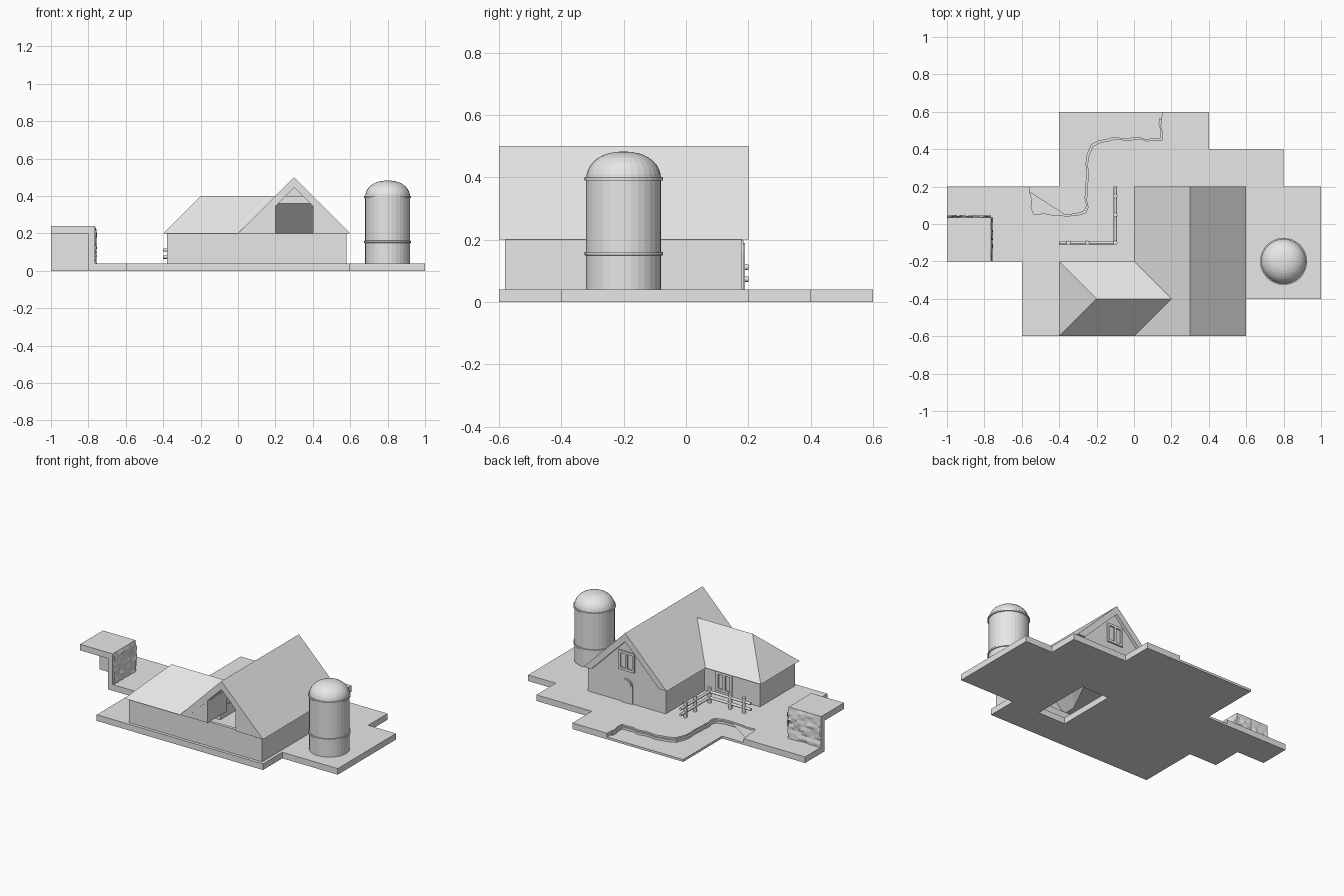
import bpy, bmesh, math, random
from mathutils import Vector

if "Cube" in bpy.data.objects:
    bpy.data.objects.remove(bpy.data.objects["Cube"])
random.seed(4)

grey = bpy.data.materials.new("plain grey")
grey.diffuse_color = (0.8, 0.8, 0.8, 1)
grey.use_nodes = True
grey.node_tree.nodes["Principled BSDF"].inputs["Base Color"].default_value = grey.diffuse_color


def finish(name, bm):
    bmesh.ops.recalc_face_normals(bm, faces=bm.faces)
    me = bpy.data.meshes.new(name)
    bm.to_mesh(me)
    bm.free()
    ob = bpy.data.objects.new(name, me)
    bpy.context.collection.objects.link(ob)
    me.materials.append(grey)
    return ob


def box(name, lo, hi):
    bm = bmesh.new()
    bmesh.ops.create_cube(bm, size=1)
    for v in bm.verts:
        v.co = [a + (c + 0.5) * (b - a) for a, b, c in zip(lo, hi, v.co)]
    return finish(name, bm)


def prism(name, pts, a, b, axis='z'):
    """Extrude a 2D outline along z, or an x-z profile along y."""
    bm = bmesh.new()
    put = (lambda p, t: (p[0], p[1], t)) if axis == 'z' else (lambda p, t: (p[0], t, p[1]))
    low = [bm.verts.new(put(p, a)) for p in pts]
    top = [bm.verts.new(put(p, b)) for p in pts]
    bm.faces.new(low)
    bm.faces.new(top)
    n = len(pts)
    for i in range(n):
        j = (i + 1) % n
        bm.faces.new((low[i], low[j], top[j], top[i]))
    return finish(name, bm)


def rod(name, a, b, r, sides=8):
    a, b = Vector(a), Vector(b)
    bm = bmesh.new()
    bmesh.ops.create_cone(bm, cap_ends=True, segments=sides, radius1=r, radius2=r,
                          depth=(b - a).length)
    q = (b - a).to_track_quat('Z', 'Y')
    for v in bm.verts:
        v.co = q @ v.co + (a + b) / 2
    ob = finish(name, bm)
    for p in ob.data.polygons:
        p.use_smooth = len(p.vertices) == 4
    return ob


def lathe(name, centre, profile, sides=32):
    bm = bmesh.new()
    rings = []
    for r, z in profile:
        rings.append([bm.verts.new((centre[0] + r * math.cos(math.tau * i / sides),
                                    centre[1] + r * math.sin(math.tau * i / sides), z))
                      for i in range(sides)])
    for p, q in zip(rings, rings[1:]):
        for i in range(sides):
            j = (i + 1) % sides
            bm.faces.new((p[i], p[j], q[j], q[i]))
    bm.faces.new(rings[0])
    bm.faces.new(rings[-1])
    return finish(name, bm)


# Jagged shoreline running from the back edge round to the left inlet
corners = [(0.15, 0.6), (0.145, 0.45), (-0.14, 0.45), (-0.22, 0.42), (-0.25, 0.35),
           (-0.25, 0.06), (-0.3, 0.045), (-0.54, 0.055), (-0.555, 0.2)]
shore = []
for p, q in zip(corners, corners[1:]):
    steps = max(1, round(math.dist(p, q) / 0.035))
    for i in range(steps):
        k = 0 if not shore else 0.007
        shore.append((p[0] + (q[0] - p[0]) * i / steps + random.uniform(-k, k),
                      p[1] + (q[1] - p[1]) * i / steps + random.uniform(-k, k)))
shore.append(corners[-1])

# Ground slab, stepped outline, with an empty corner below the ledge
ground = prism("ground", shore + [(-1, 0.2), (-1, 0), (-0.8, 0), (-0.8, -0.2), (-0.6, -0.2),
               (-0.6, -0.6), (0.6, -0.6), (0.6, -0.4), (1, -0.4), (1, 0.2), (0.8, 0.2),
               (0.8, 0.4), (0.4, 0.4), (0.4, 0.6)], 0, 0.04)
prism("water", shore + [(-0.4, 0.2), (-0.4, 0.6)], 0, 0.015)
bank = [(max(x - 0.01, -0.556), min(y + 0.01, 0.6)) for x, y in shore[1:-1]]
prism("bank", shore[1:-1] + bank[::-1], 0, 0.03)

# Square cellar opening under the barn
cutter = box("cellar_cutter", (0.2, -0.4, -0.1), (0.4, 0, 0.1))
cutter.hide_render = True
cutter.hide_viewport = True
mod = ground.modifiers.new("cellar", 'BOOLEAN')
mod.operation = 'DIFFERENCE'
mod.solver = 'EXACT'
mod.object = cutter

# House walls
for name, lo, hi in [
        ("front_wall", (-0.38, -0.58), (0.58, -0.56)), ("right_wall", (0.56, -0.56), (0.58, 0.16)),
        ("back_wall", (0.02, 0.16), (0.58, 0.18)), ("inner_left_wall", (0.02, -0.22), (0.04, 0.16)),
        ("wing_back_wall", (-0.36, -0.24), (0.04, -0.22)),
        ("wing_left_wall", (-0.38, -0.56), (-0.36, -0.22))]:
    box(name, (*lo, 0.04), (*hi, 0.2))

# Main gable roof, gable ends and the open front
prism("main_roof", [(0, 0.2), (0.3, 0.5), (0.6, 0.2), (0.545, 0.2), (0.3, 0.445), (0.055, 0.2)],
      -0.6, 0.2, 'y')
prism("back_gable", [(0.04, 0.2), (0.3, 0.46), (0.56, 0.2)], 0.16, 0.18, 'y')
for s in (-1, 1):
    prism("front_gable_cheek", [(0.3 + s * 0.27, 0.2), (0.3 + s * 0.1, 0.37), (0.3 + s * 0.1, 0.2)],
          -0.598, -0.58, 'y')
    box("recess_wall", (0.29 + s * 0.11, -0.58, 0.2), (0.31 + s * 0.11, -0.4, 0.34))

# Wing roof with a hipped left end
bm = bmesh.new()
for co in [(-0.4, -0.6, 0.2), (0, -0.6, 0.2), (-0.4, -0.2, 0.2), (0.2, -0.2, 0.2),
           (-0.2, -0.4, 0.4), (0.2, -0.4, 0.4)]:
    bm.verts.new(co)
bmesh.ops.convex_hull(bm, input=bm.verts)
finish("wing_roof", bm)
bm = bmesh.new()
for x in (0.2, 0.4):
    for y, z in ((-0.4, 0.4), (-0.2, 0.2), (-0.24, 0.2), (-0.4, 0.36)):
        bm.verts.new((x, y, z))
bmesh.ops.convex_hull(bm, input=bm.verts)
finish("inner_roof_slope", bm)

# Arched back door
def arch(w, base, spring):
    return [(0.3 - w, base), (0.3 + w, base)] + [
        (0.3 + w * math.cos(math.pi * i / 8), spring + w * math.sin(math.pi * i / 8))
        for i in range(9)]
prism("door_frame", arch(0.042, 0.04, 0.155), 0.18, 0.185, 'y')
prism("door", arch(0.034, 0.04, 0.155), 0.18, 0.189, 'y')


# Windows with two panes
def window(cx, y, cz):
    w, h, t = 0.05, 0.055, 0.008
    for dx in (-w, 0, w):
        box("window_post", (cx + dx - t, y, cz - h), (cx + dx + t, y + 0.009, cz + h))
    for dz in (-h, h):
        box("window_rail", (cx - w - t, y, cz + dz - t), (cx + w + t, y + 0.009, cz + dz + t))
window(0.3, 0.18, 0.31)
window(-0.125, -0.22, 0.13)

# Silo with a domed cap and two hoops
dome = [(0.12 * math.cos(a) ** 0.85, 0.395 + 0.087 * math.sin(a))
        for a in [i * math.pi / 18 for i in range(9)]]
silo = lathe("silo", (0.8, -0.2), [(0.12, 0.04)] + dome + [(0.012, 0.482)])
for z in (0.155, 0.395):
    lathe("silo_hoop", (0.8, -0.2), [(0.118, z - 0.006), (0.126, z - 0.005),
                                     (0.126, z + 0.005), (0.118, z + 0.006)])

# Corner fence
for x, y in [(-0.35, -0.1), (-0.25, -0.1), (-0.1, -0.1), (-0.1, 0.05), (-0.1, 0.15)]:
    rod("fence_post", (x, y, 0.04), (x, y, 0.14), 0.012)
for z in (0.073, 0.111):
    rod("fence_rail", (-0.4, -0.1, z), (-0.1, -0.1, z), 0.009)
    rod("fence_rail", (-0.1, -0.1, z), (-0.1, 0.2, z), 0.009)

# Raised ledge carried by two walls
box("ledge_top", (-1, -0.2, 0.2), (-0.765, 0.035, 0.24))
box("ledge_back_wall", (-1, 0, 0), (-0.765, 0.035, 0.2))
box("ledge_side_wall", (-0.8, -0.2, 0), (-0.765, 0.035, 0.2))


# Rugged cascade sheets on the two outer ledge faces
def cascade(name, place):
    bm = bmesh.new()
    n = 10
    g = [[bm.verts.new(place(i / n, 0.04 + 0.198 * j / n,
                             random.uniform(0, 0.011) if j < n else 0))
          for j in range(n + 1)] for i in range(n + 1)]
    for i in range(n):
        for j in range(n):
            bm.faces.new((g[i][j], g[i + 1][j], g[i + 1][j + 1], g[i][j + 1]))
    finish(name, bm)
cascade("back_cascade", lambda u, z, d: (-0.998 + 0.234 * u, 0.035 + d, z))
cascade("side_cascade", lambda u, z, d: (-0.765 + d, -0.198 + 0.234 * u, z))
